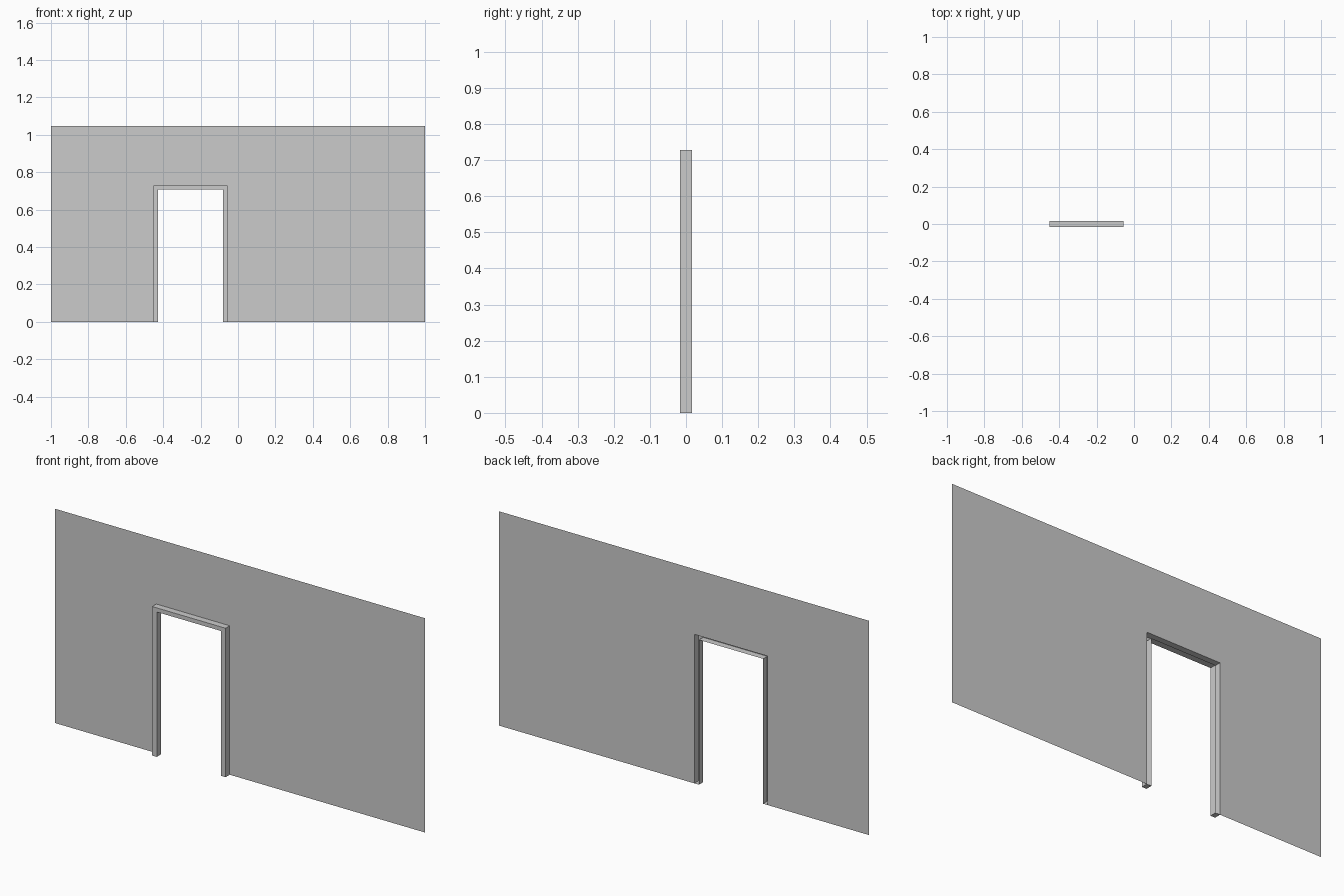
import bpy, bmesh

if "Cube" in bpy.data.objects:
    bpy.data.objects.remove(bpy.data.objects["Cube"])

DEPTH = 0.016             # half depth of the door frame
OUT_L, OUT_R, OUT_T = -0.453, -0.056, 0.728
JAMB, HEAD = 0.025, 0.02
IN_L, IN_R, IN_T = OUT_L + JAMB, OUT_R - JAMB, OUT_T - HEAD


def panel(name, outline, y, extrude=0.0):
    """Flat front-facing outline in XZ, optionally with sides running back (open rear)."""
    bm = bmesh.new()
    front = [bm.verts.new((x, y, z)) for x, z in outline]
    face = bm.faces.new(front)
    face.normal_update()
    if face.normal.y > 0:
        face.normal_flip()
    if extrude:
        back = [bm.verts.new((x, y + extrude, z)) for x, z in outline]
        n = len(front)
        for i in range(n):
            j = (i + 1) % n
            bm.faces.new((front[i], front[j], back[j], back[i]))
        bmesh.ops.recalc_face_normals(bm, faces=bm.faces[:])
        bm.faces.ensure_lookup_table()
        if bm.faces[0].normal.y > 0:
            bmesh.ops.reverse_faces(bm, faces=bm.faces[:])
    mesh = bpy.data.meshes.new(name)
    bm.to_mesh(mesh)
    bm.free()
    obj = bpy.data.objects.new(name, mesh)
    bpy.context.collection.objects.link(obj)
    return obj


# Thin wall sheet with the doorway notch, flush with the back of the frame
panel("wall", [(-1, 0), (OUT_L, 0), (OUT_L, OUT_T), (OUT_R, OUT_T),
               (OUT_R, 0), (1, 0), (1, 1.047), (-1, 1.047)], DEPTH)

# Hollow door frame: front face and sides, open at the back
panel("door_frame", [(OUT_L, 0), (IN_L, 0), (IN_L, IN_T), (IN_R, IN_T),
                     (IN_R, 0), (OUT_R, 0), (OUT_R, OUT_T), (OUT_L, OUT_T)],
      -DEPTH, 2 * DEPTH)
